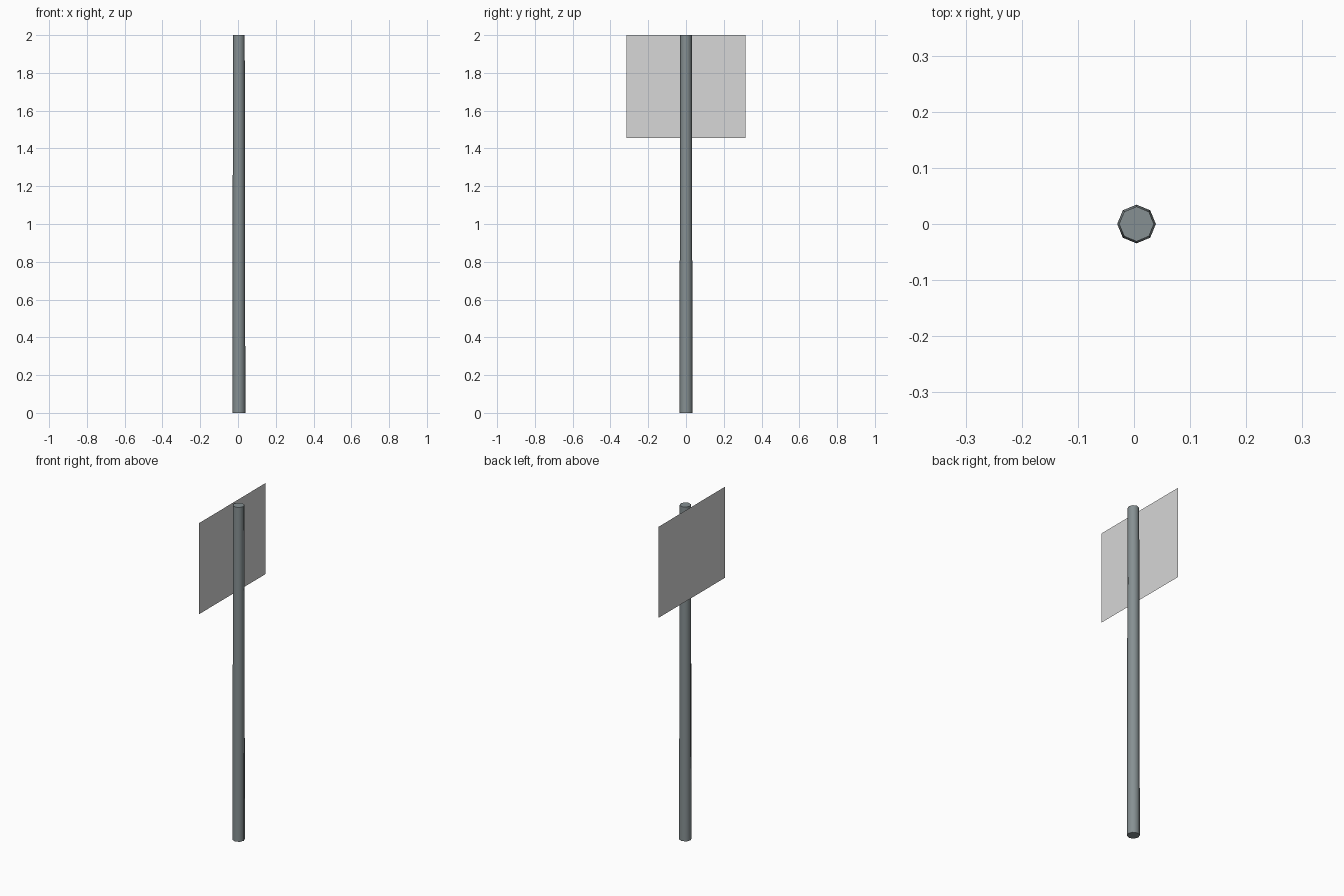
import bpy
import math

cube = bpy.data.objects.get("Cube")
if cube:
    bpy.data.objects.remove(cube, do_unlink=True)


def make_material(name, color):
    mat = bpy.data.materials.new(name)
    mat.use_nodes = True
    mat.diffuse_color = color
    mat.node_tree.nodes["Principled BSDF"].inputs["Base Color"].default_value = color
    return mat


steel = make_material("blue_grey_steel", (0.24, 0.28, 0.29, 1))
panel = make_material("light_grey_panel", (0.68, 0.68, 0.68, 1))

HEIGHT = 2.0

# Tapered eight-sided pole, slightly off centre
bpy.ops.mesh.primitive_cone_add(vertices=8, radius1=0.0345, radius2=0.031,
                                depth=HEIGHT, location=(0.0045, 0, HEIGHT / 2))
pole = bpy.context.object
pole.name = "pole"
pole.data.materials.append(steel)
bpy.ops.object.shade_smooth_by_angle(angle=math.radians(60))

# Flat sign sheet standing just behind the pole, facing sideways
SIGN_X, HALF_WIDTH, SIGN_BOTTOM = -0.039, 0.315, 1.455
corners = [(SIGN_X, y, z) for y, z in ((-HALF_WIDTH, SIGN_BOTTOM), (HALF_WIDTH, SIGN_BOTTOM),
                                       (HALF_WIDTH, HEIGHT), (-HALF_WIDTH, HEIGHT))]
mesh = bpy.data.meshes.new("sign_panel")
mesh.from_pydata(corners, [], [(0, 1, 2, 3)])
mesh.materials.append(panel)
sign = bpy.data.objects.new("sign_panel", mesh)
bpy.context.collection.objects.link(sign)
